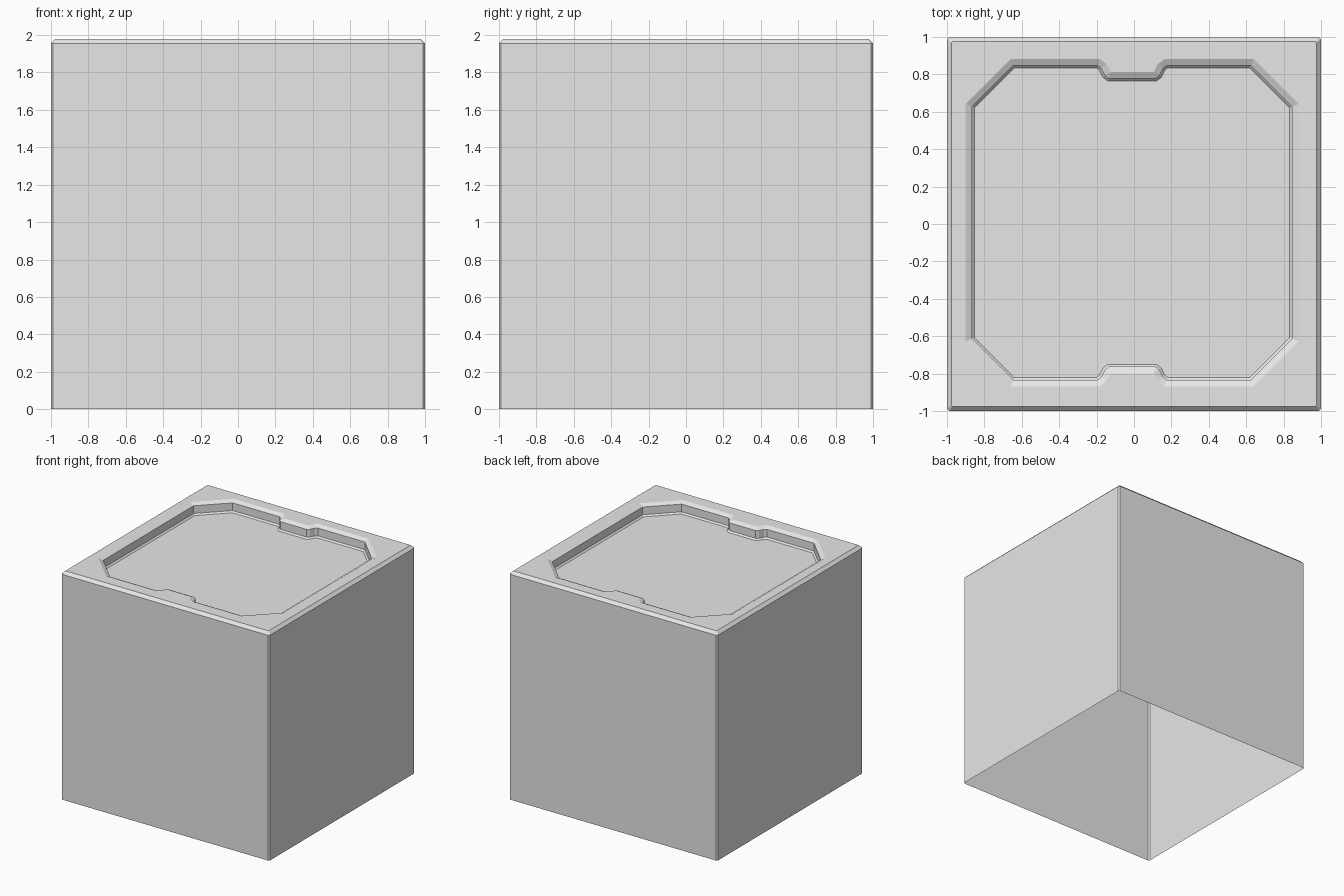
import bpy, bmesh
from mathutils import Vector

cube = bpy.data.objects.get("Cube")
if cube:
    bpy.data.objects.remove(cube, do_unlink=True)

grey = bpy.data.materials.new("plain_grey")
grey.use_nodes = True
grey.diffuse_color = (0.8, 0.8, 0.8, 1)
grey.node_tree.nodes["Principled BSDF"].inputs["Base Color"].default_value = (0.8, 0.8, 0.8, 1)

TOP = 1.98


def cut_square(half, cut):
    """Counter-clockwise square with cut corners."""
    pts = []
    for sx, sy in ((1, 1), (-1, 1), (-1, -1), (1, -1)):
        a, b = (sx * half, sy * (half - cut)), (sx * (half - cut), sy * half)
        pts += [a, b] if sx * sy > 0 else [b, a]
    return pts


def offset(pts, d):
    """Grow a counter-clockwise outline by d with mitred corners."""
    out = []
    for i, p in enumerate(pts):
        p = Vector(p)
        e1 = (p - Vector(pts[i - 1])).normalized()
        e2 = (Vector(pts[(i + 1) % len(pts)]) - p).normalized()
        n1, n2 = Vector((e1.y, -e1.x)), Vector((e2.y, -e2.x))
        out.append(p + (n1 + n2) * d / (1 + n1.dot(n2)))
    return out


def ring(bm, pts, z):
    return [bm.verts.new((p[0], p[1], z)) for p in pts]


def skin(bm, low, high):
    for i in range(len(low)):
        j = (i + 1) % len(low)
        bm.faces.new((low[i], low[j], high[j], high[i]))


# Outline of the recess: half outline with notch, turned for the other half
half = [(0.855, -0.62), (0.855, 0.62), (0.635, 0.84), (0.185, 0.84),
        (0.165, 0.825), (0.145, 0.785), (0.125, 0.77),
        (-0.125, 0.77), (-0.145, 0.785), (-0.165, 0.825),
        (-0.185, 0.84), (-0.635, 0.84)]
outline = half + [(-x, -y) for x, y in half]
outline = [(x - 0.01, y + 0.007) for x, y in outline]

bm = bmesh.new()
# Open-bottomed walls with chamfered corners and top edge
walls = [ring(bm, cut_square(h, c), z) for h, c, z in
         ((1, 0.012, 0), (1, 0.012, TOP - 0.025), (0.975, 0.004, TOP))]
skin(bm, walls[0], walls[1])
skin(bm, walls[1], walls[2])

# Recess: sloped lip, upright wall, small bevel, floor
steps = [ring(bm, offset(outline, d), TOP - drop) for d, drop in
         ((0.035, 0), (0, 0.018), (0, 0.085), (-0.013, 0.098))]
for upper, lower in zip(steps, steps[1:]):
    skin(bm, lower, upper)
    for v in lower:
        for f in v.link_faces:
            f.tag = True
bm.faces.new(steps[-1])

# Flat top around the recess
bm.edges.ensure_lookup_table()
border = []
for loop in (walls[-1], steps[0]):
    border += [bm.edges.get((loop[i - 1], loop[i])) for i in range(len(loop))]
bmesh.ops.triangle_fill(bm, edges=border, use_beauty=True, normal=(0, 0, 1))
bmesh.ops.recalc_face_normals(bm, faces=bm.faces)
bm.normal_update()
if max(bm.faces, key=lambda f: f.calc_center_median().z).normal.z < 0:
    bmesh.ops.reverse_faces(bm, faces=bm.faces)

mesh = bpy.data.meshes.new("block_shell")
bm.to_mesh(mesh)
bm.free()
mesh.materials.append(grey)
block = bpy.data.objects.new("block_shell", mesh)
bpy.context.collection.objects.link(block)
